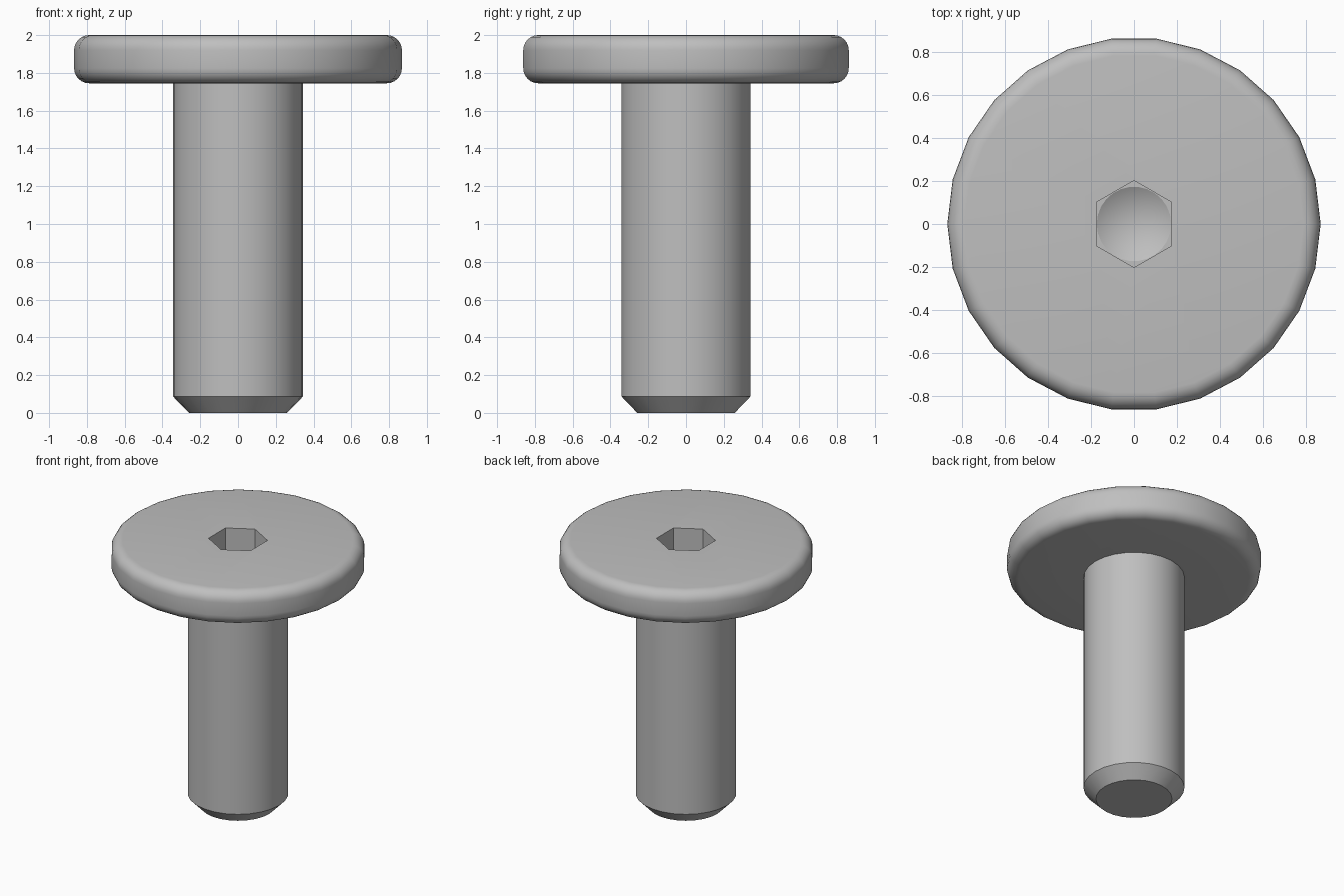
import bpy, bmesh
from math import sin, cos, pi, radians

if "Cube" in bpy.data.objects:
    bpy.data.objects.remove(bpy.data.objects["Cube"], do_unlink=True)

steel = bpy.data.materials.new("grey_steel")
steel.use_nodes = True
colour = (0.52, 0.52, 0.52, 1)
steel.diffuse_color = colour
steel.node_tree.nodes["Principled BSDF"].inputs["Base Color"].default_value = colour


def lathe(name, profile, sides, turn=0.0):
    """Closed solid turned around z from (radius, height) points, bottom to top."""
    bm = bmesh.new()
    rings = []
    for r, z in profile:
        count = sides if r > 0 else 1
        rings.append([bm.verts.new((r * cos(turn + 2 * pi * i / sides),
                                    r * sin(turn + 2 * pi * i / sides), z))
                      for i in range(count)])
    for a, b in zip(rings, rings[1:]):
        for i in range(sides):
            j = (i + 1) % sides
            if len(a) == 1:
                bm.faces.new((a[0], b[j], b[i]))
            else:
                bm.faces.new((a[i], a[j], b[j], b[i]))
    for ring in (rings[0], rings[-1]):
        if len(ring) > 1:
            bm.faces.new(ring)
    bmesh.ops.recalc_face_normals(bm, faces=bm.faces)
    mesh = bpy.data.meshes.new(name)
    bm.to_mesh(mesh)
    bm.free()
    mesh.materials.append(steel)
    ob = bpy.data.objects.new(name, mesh)
    bpy.context.collection.objects.link(ob)
    return ob


# Chamfered shank and rounded flat head
HEAD_R, HEAD_Z, TOP, FILLET, STEPS = 0.868, 1.745, 2.0, 0.08, 6
profile = [(0.26, 0), (0.345, 0.088), (0.345, HEAD_Z)]
for centre_z, start in ((HEAD_Z + FILLET, -pi / 2), (TOP - FILLET, 0)):
    for k in range(STEPS + 1):
        a = start + k * pi / 2 / STEPS
        profile.append((HEAD_R - FILLET + FILLET * cos(a), centre_z + FILLET * sin(a)))
bolt = lathe("bolt", profile, 26)

# Hex socket with a drilled conical floor
FLOOR = 1.75
cutters = [
    lathe("socket_cutter", [(0.202, FLOOR), (0.202, 2.2)], 6, pi / 2),
    lathe("drill_cutter", [(0, FLOOR - 0.1), (0.173, FLOOR), (0.173, 1.9)], 26),
]
bpy.context.view_layer.objects.active = bolt
bolt.select_set(True)
for cutter in cutters:
    cutter.hide_render = True
    mod = bolt.modifiers.new(cutter.name, "BOOLEAN")
    mod.operation = "DIFFERENCE"
    mod.solver = "EXACT"
    mod.object = cutter
    bpy.ops.object.modifier_apply(modifier=mod.name)
for cutter in cutters:
    bpy.data.objects.remove(cutter, do_unlink=True)

bpy.ops.object.shade_smooth_by_angle(angle=radians(30))
